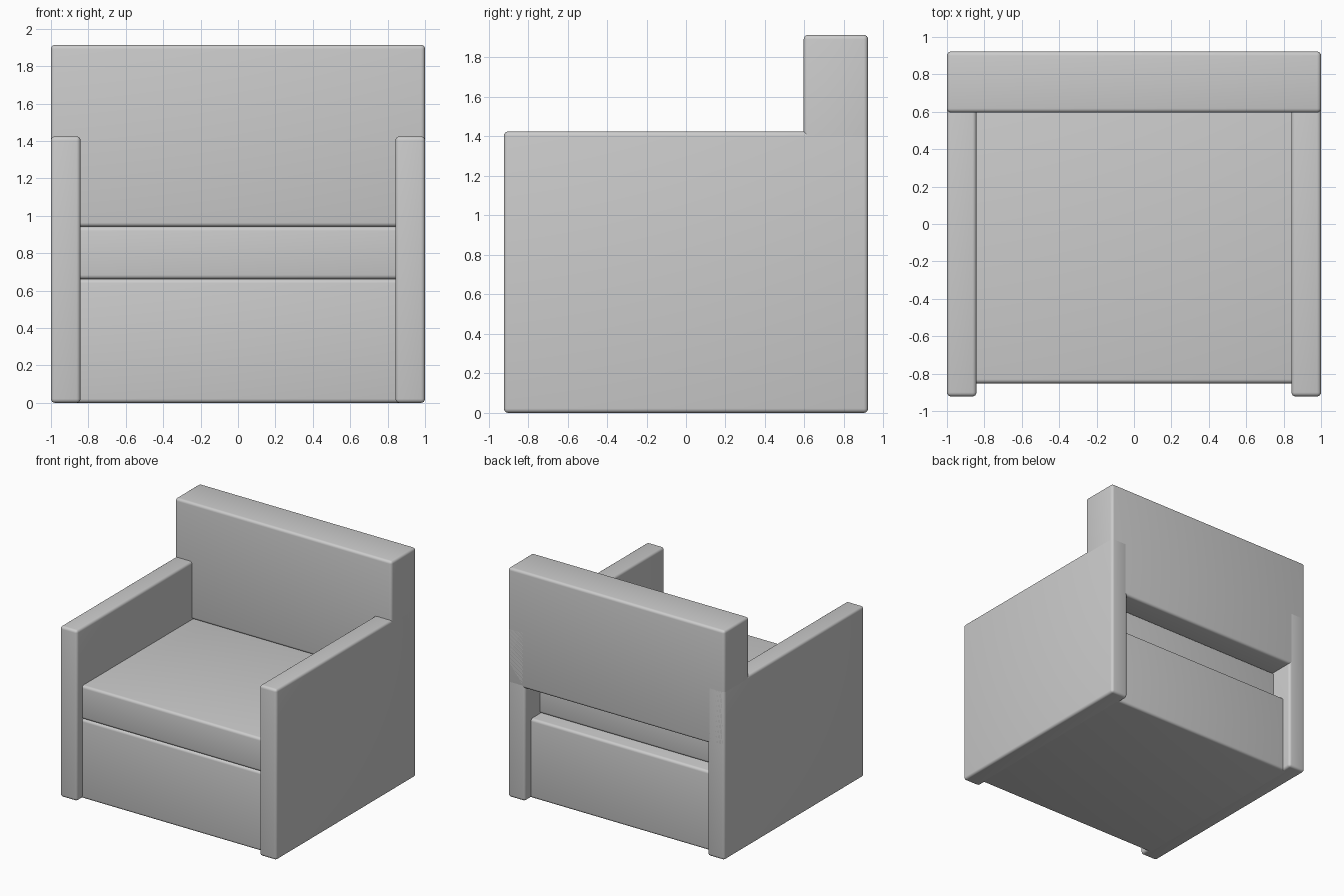
import bpy

if "Cube" in bpy.data.objects:
    bpy.data.objects.remove(bpy.data.objects["Cube"])


def rounded_box(name, x, y, z, bevel=0.022):
    """Box between (min, max) pairs with softly rounded edges."""
    bpy.ops.mesh.primitive_cube_add(
        size=1, location=[(a + b) / 2 for a, b in (x, y, z)])
    ob = bpy.context.object
    ob.name = ob.data.name = name
    ob.scale = [b - a for a, b in (x, y, z)]
    bpy.ops.object.transform_apply(location=False, rotation=False, scale=True)
    mod = ob.modifiers.new("Soft edges", 'BEVEL')
    mod.width = bevel
    mod.segments = 4
    mod.limit_method = 'ANGLE'
    bpy.ops.object.modifier_apply(modifier=mod.name)
    bpy.ops.object.shade_smooth_by_angle()
    return ob


DEPTH = 0.922      # half depth
SEAT_TOP = 0.942
BASE_TOP = 0.662

# Side panels that form the arms
rounded_box("left_arm", (-1, -0.842), (-DEPTH, DEPTH), (0, 1.425))
rounded_box("right_arm", (0.842, 1), (-DEPTH, DEPTH), (0, 1.425))

# Backrest, full width, open below at the rear
rounded_box("backrest", (-1, 1), (0.596, DEPTH), (SEAT_TOP, 1.914))

# Seat cushion and base, their ends tucked into the arms
rounded_box("seat_cushion", (-0.9, 0.9), (-0.852, 0.725), (BASE_TOP, SEAT_TOP))
rounded_box("base", (-0.9, 0.9), (-0.852, 0.842), (0, BASE_TOP))
